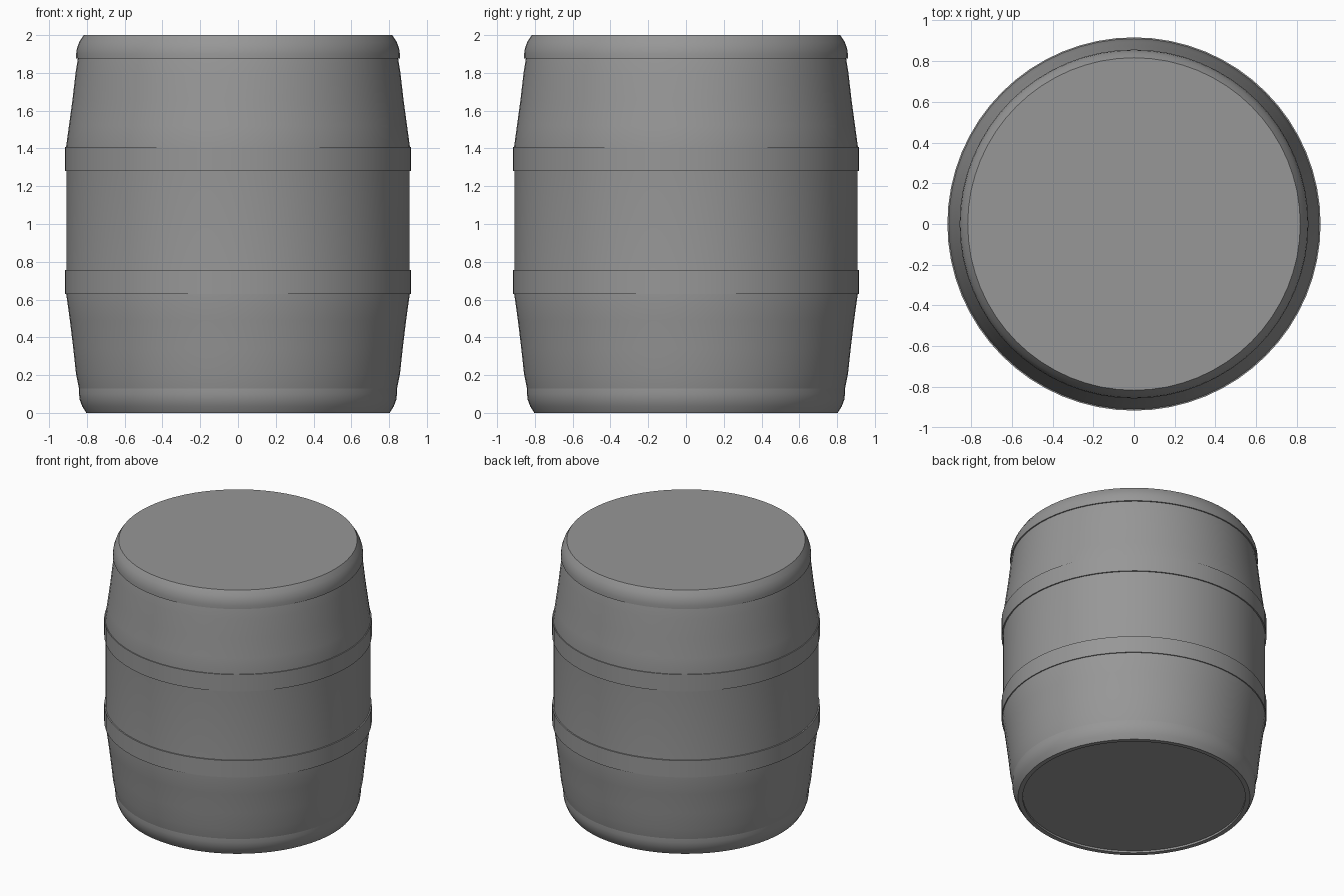
import bpy, bmesh
from math import radians, pi

if "Cube" in bpy.data.objects:
    bpy.data.objects.remove(bpy.data.objects["Cube"])

SIDES = 64

# Dark grey finish shared by all parts
grey = bpy.data.materials.new("dark_grey")
grey.diffuse_color = (0.31, 0.31, 0.31, 1)
grey.use_nodes = True
grey.node_tree.nodes["Principled BSDF"].inputs["Base Color"].default_value = grey.diffuse_color


def lathe(name, profile, closed=False, angle=30):
    """Spin an (r, z) profile around z; radius 0 ends become a single pole."""
    bm = bmesh.new()
    verts = [bm.verts.new((r, 0, z)) for r, z in profile]
    pairs = list(zip(verts, verts[1:]))
    if closed:
        pairs.append((verts[-1], verts[0]))
    edges = [bm.edges.new(p) for p in pairs]
    bmesh.ops.spin(bm, geom=verts + edges, cent=(0, 0, 0), axis=(0, 0, 1),
                   angle=2 * pi, steps=SIDES, use_merge=True)
    bmesh.ops.remove_doubles(bm, verts=bm.verts, dist=1e-5)
    bmesh.ops.recalc_face_normals(bm, faces=bm.faces)
    mesh = bpy.data.meshes.new(name)
    bm.to_mesh(mesh)
    bm.free()
    mesh.materials.append(grey)
    obj = bpy.data.objects.new(name, mesh)
    bpy.context.collection.objects.link(obj)
    bpy.ops.object.select_all(action='DESELECT')
    obj.select_set(True)
    bpy.context.view_layer.objects.active = obj
    bpy.ops.object.shade_smooth_by_angle(angle=radians(angle))
    return obj


# Bulging body with a straight middle
lathe("barrel_body", [(0, 0.10), (0.835, 0.10), (0.842, 0.13), (0.858, 0.21), (0.872, 0.34),
                      (0.89, 0.49), (0.911, 0.64), (0.908, 0.70), (0.908, 1.34),
                      (0.912, 1.395), (0.895, 1.52), (0.876, 1.66), (0.86, 1.80),
                      (0.848, 1.875), (0.843, 1.90), (0, 1.90)])

# Two hoops
for name, z in (("lower_hoop", 0.63), ("upper_hoop", 1.28)):
    lathe(name, [(0.90, z), (0.917, z), (0.917, z + 0.127), (0.90, z + 0.127)], closed=True)

# Lid: rounded rim meeting the flat top at a crisp edge
lathe("lid", [(0, 1.875), (0.857, 1.875), (0.857, 1.90), (0.853, 1.93),
              (0.840, 1.965), (0.817, 2.0), (0, 2.0)])

# Base: matching rim with a shallow recess underneath
lathe("base", [(0, 0.13), (0.842, 0.13), (0.842, 0.10), (0.838, 0.07),
               (0.825, 0.035), (0.803, 0.0), (0.77, 0.0), (0.77, 0.015), (0, 0.015)])
